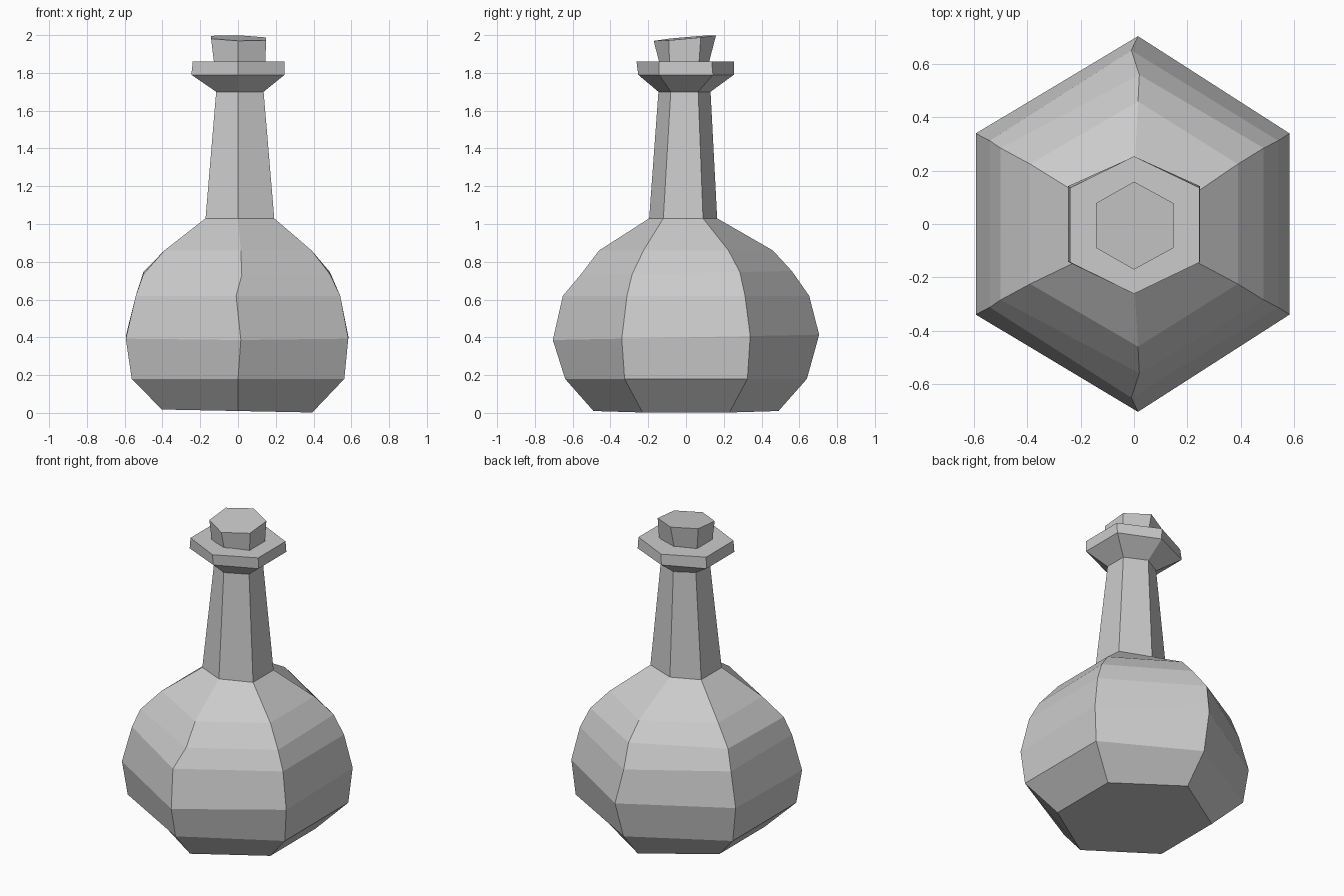
import bpy, bmesh
from math import sin, cos, pi

cube = bpy.data.objects.get("Cube")
if cube:
    bpy.data.objects.remove(cube, do_unlink=True)

# One plain grey for everything
grey = bpy.data.materials.new("plain grey")
grey.use_nodes = True
color = (0.6, 0.6, 0.6, 1)
grey.diffuse_color = color
grey.node_tree.nodes["Principled BSDF"].inputs["Base Color"].default_value = color


def hex_loft(name, rings):
    """Loft uneven hexagons with corners on the y axis.
    Ring: height, side radius, front/back radius, shift x, shift y,
    ridge shift (front/back corners along x), tilt x, tilt y."""
    bm = bmesh.new()
    loops = []
    for z, side, ridge, dx, dy, bend, tilt_x, tilt_y in rings:
        loop = []
        for i in range(6):
            a = pi / 2 + i * pi / 3
            on_ridge = i % 3 == 0
            r = ridge if on_ridge else side
            x = r * cos(a) + (bend if on_ridge else dx)
            y = r * sin(a) + dy
            loop.append(bm.verts.new((x, y, z + tilt_x * x + tilt_y * y)))
        loops.append(loop)
    for low, high in zip(loops, loops[1:]):
        for i in range(6):
            j = (i + 1) % 6
            bm.faces.new((low[i], low[j], high[j], high[i]))
    bm.faces.new(loops[0][::-1])
    bm.faces.new(loops[-1])
    bmesh.ops.recalc_face_normals(bm, faces=bm.faces)
    mesh = bpy.data.meshes.new(name)
    bm.to_mesh(mesh)
    bm.free()
    mesh.materials.append(grey)
    obj = bpy.data.objects.new(name, mesh)
    bpy.context.collection.objects.link(obj)
    return obj


# Bulbous body, tapering neck and flared lip
hex_loft("flask", [
    (0.01, 0.46, 0.49, -0.005, 0, 0, -0.02, 0),
    (0.18, 0.65, 0.64, 0, 0, 0, 0, 0),
    (0.40, 0.68, 0.705, -0.005, 0, 0.015, 0, 0.02),
    (0.62, 0.625, 0.652, 0, 0, -0.01, 0, 0),
    (0.74, 0.57, 0.56, -0.007, 0, 0.02, 0, 0.02),
    (0.86, 0.45, 0.46, 0, 0, 0.015, 0, 0),
    (1.03, 0.21, 0.18, 0.01, -0.015, 0, 0, 0),
    (1.70, 0.145, 0.138, 0.01, -0.008, 0, 0, 0),
    (1.79, 0.285, 0.253, 0, 0, 0, 0, 0),
    (1.86, 0.28, 0.258, 0.003, -0.004, 0, 0, 0),
])

# Stopper widening upward with a sloping top
hex_loft("stopper", [
    (1.83, 0.155, 0.125, 0.01, -0.01, 0, 0, 0),
    (1.985, 0.168, 0.165, 0.003, -0.006, 0, -0.03, 0.09),
])
